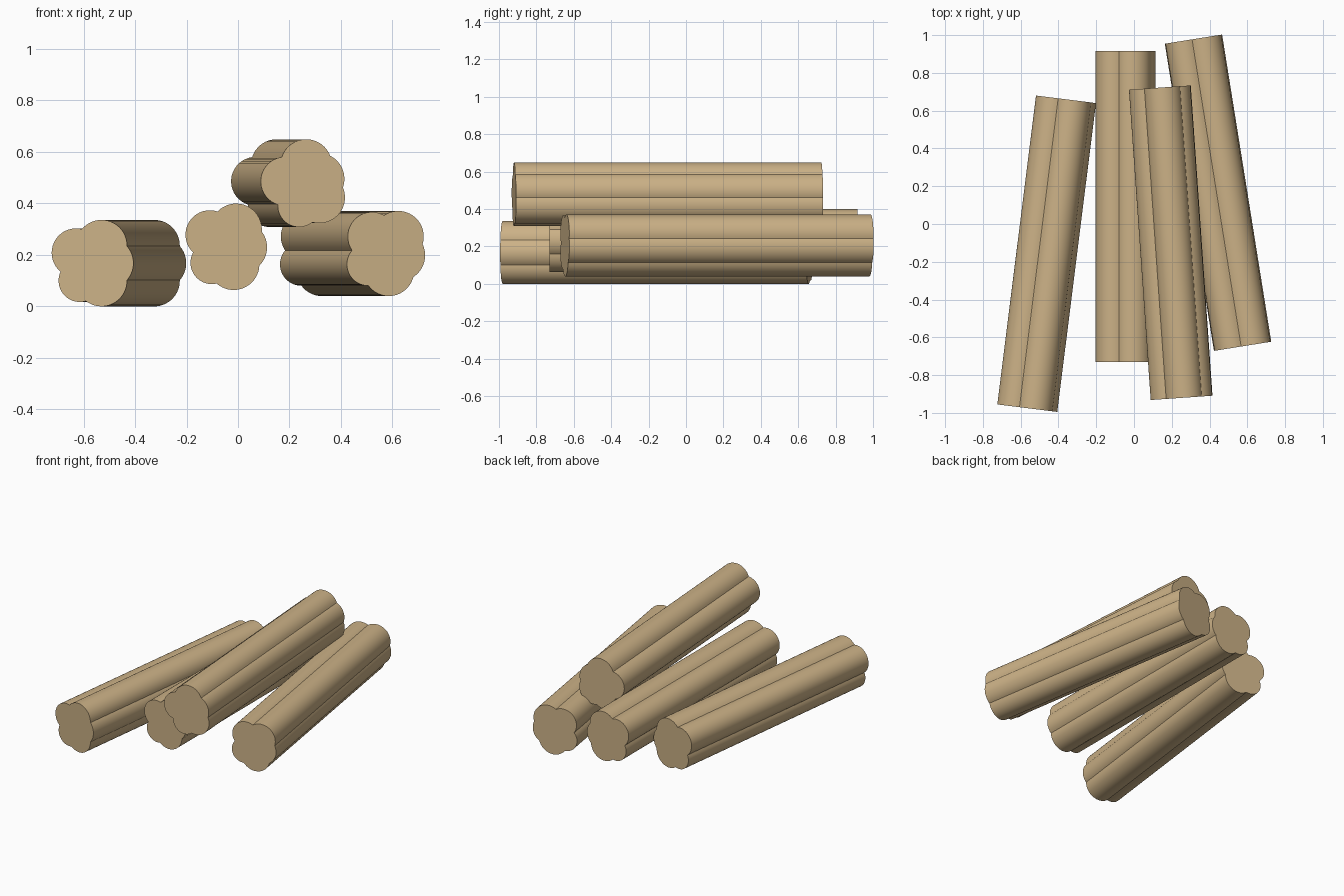
import bpy, bmesh, math
from mathutils import Vector, Matrix

if "Cube" in bpy.data.objects:
    bpy.data.objects.remove(bpy.data.objects["Cube"])

wood = bpy.data.materials.new("wood")
wood.diffuse_color = (0.60, 0.44, 0.24, 1)
wood.use_nodes = True
wood.node_tree.nodes["Principled BSDF"].inputs["Base Color"].default_value = wood.diffuse_color

# Lobes of the log cross-section, counter-clockwise: centre x, centre z, radius
LOBES = [(0.06, 0.0, 0.1), (0.035, 0.068, 0.1), (-0.065, 0.04, 0.095),
         (-0.05, -0.068, 0.083), (0.035, -0.068, 0.1)]
ARC = 18


def outer_crossing(a, b):
    """Point where two lobes meet on the outside of the log."""
    p, q = Vector(a[:2]), Vector(b[:2])
    d = (q - p).length
    u = (q - p) / d
    t = (a[2] ** 2 - b[2] ** 2 + d * d) / (2 * d)
    h = math.sqrt(a[2] ** 2 - t * t)
    n = Vector((u.y, -u.x))
    return max((p + u * t + n * h, p + u * t - n * h), key=lambda v: v.length)


def bark_profile():
    pts = []
    for i, lobe in enumerate(LOBES):
        c = Vector(lobe[:2])
        s = outer_crossing(LOBES[i - 1], lobe) - c
        e = outer_crossing(lobe, LOBES[(i + 1) % 5]) - c
        a0 = math.atan2(s.y, s.x)
        span = (math.atan2(e.y, e.x) - a0) % (2 * math.pi)
        for k in range(ARC):
            a = a0 + span * k / ARC
            pts.append(c + lobe[2] * Vector((math.cos(a), math.sin(a))))
    return pts


def make_log(name, front, back, z, roll):
    f, b = Vector((*front, z)), Vector((*back, z))
    d = b - f
    turn = Matrix.Rotation(math.atan2(-d.x, d.y), 4, 'Z')
    spin = Matrix.Rotation(-math.radians(roll), 4, 'Y')
    bm = bmesh.new()
    half = d.length / 2
    face = bm.faces.new([bm.verts.new((p.x, -half, p.y)) for p in bark_profile()])
    ext = bmesh.ops.extrude_face_region(bm, geom=[face], use_keep_orig=True)
    bmesh.ops.translate(bm, vec=(0, 2 * half, 0),
                        verts=[v for v in ext["geom"] if isinstance(v, bmesh.types.BMVert)])
    bmesh.ops.recalc_face_normals(bm, faces=bm.faces)
    bm.transform(spin)
    me = bpy.data.meshes.new(name)
    bm.to_mesh(me)
    bm.free()
    me.materials.append(wood)
    ob = bpy.data.objects.new(name, me)
    bpy.context.collection.objects.link(ob)
    ob.matrix_world = Matrix.Translation((f + b) / 2) @ turn
    bpy.ops.object.select_all(action='DESELECT')
    ob.select_set(True)
    bpy.context.view_layer.objects.active = ob
    bpy.ops.object.shade_smooth_by_angle(angle=math.radians(25))


# Three logs below, one resting on top
make_log("left_log", (-0.565, -0.975), (-0.36, 0.66), 0.168, 0)
make_log("middle_log", (-0.047, -0.73), (-0.047, 0.916), 0.234, -4)
make_log("right_log", (0.571, -0.648), (0.311, 0.978), 0.215, -16)
make_log("top_log", (0.258, -0.92), (0.143, 0.7225), 0.473, 22)
